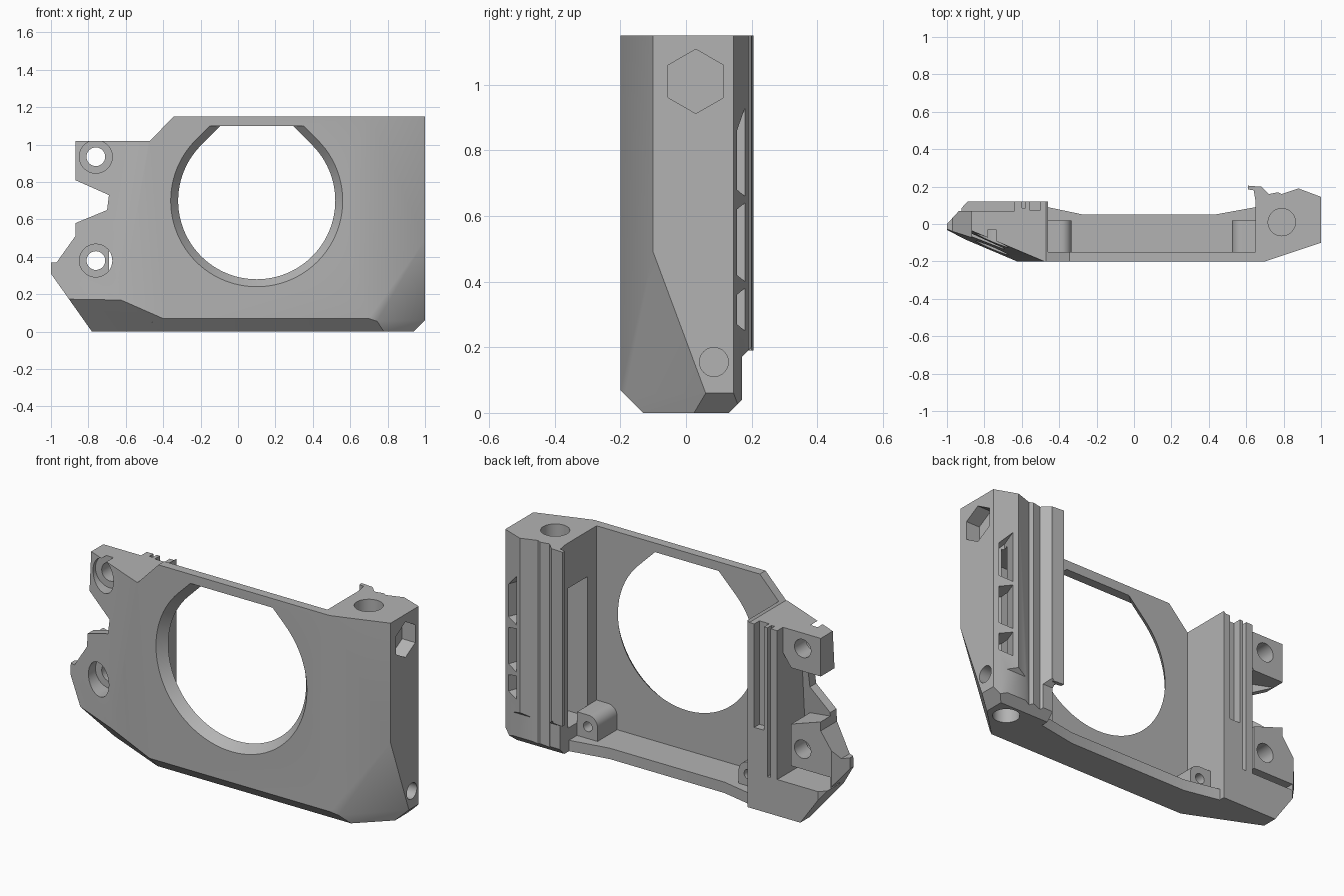
import bpy, bmesh, math
from math import cos, sin, pi
from mathutils import Vector, Matrix

cube = bpy.data.objects.get("Cube")
if cube:
    bpy.data.objects.remove(cube, do_unlink=True)

grey = bpy.data.materials.new("plain grey")
grey.use_nodes = True
grey.diffuse_color = (0.45, 0.45, 0.45, 1)
grey.node_tree.nodes["Principled BSDF"].inputs["Base Color"].default_value = (0.45, 0.45, 0.45, 1)


def loft(name, rings):
    """Closed solid through matching rings of points."""
    bm = bmesh.new()
    loops = [[bm.verts.new(p) for p in r] for r in rings]
    n = len(loops[0])
    for a, b in zip(loops, loops[1:]):
        for i in range(n):
            j = (i + 1) % n
            bm.faces.new((a[i], a[j], b[j], b[i]))
    bm.faces.new(loops[0])
    bm.faces.new(loops[-1])
    bmesh.ops.recalc_face_normals(bm, faces=bm.faces)
    me = bpy.data.meshes.new(name)
    bm.to_mesh(me)
    bm.free()
    me.materials.append(grey)
    ob = bpy.data.objects.new(name, me)
    bpy.context.collection.objects.link(ob)
    return ob


def prism(name, pts, axis, lo, hi):
    """Extrude a 2D outline along one axis."""
    put = {"x": lambda p, d: (d, p[0], p[1]),
           "y": lambda p, d: (p[0], d, p[1]),
           "z": lambda p, d: (p[0], p[1], d)}[axis]
    return loft(name, [[put(p, d) for p in pts] for d in (lo, hi)])


def box(name, x0, x1, y0, y1, z0, z1):
    return prism(name, [(x0, y0), (x1, y0), (x1, y1), (x0, y1)], "z", z0, z1)


def ring(cx, cy, r, n=40, turn=0):
    return [(cx + r * cos(2 * pi * i / n + turn), cy + r * sin(2 * pi * i / n + turn)) for i in range(n)]


def combine(ob, other, op="DIFFERENCE"):
    mod = ob.modifiers.new("cut", "BOOLEAN")
    mod.operation, mod.object, mod.solver = op, other, "EXACT"
    bpy.context.view_layer.objects.active = ob
    bpy.ops.object.modifier_apply(modifier=mod.name)
    bpy.data.objects.remove(other, do_unlink=True)


def slice_off(ob, point, normal):
    """Remove everything on the side the normal points to and cap it."""
    bm = bmesh.new()
    bm.from_mesh(ob.data)
    cut = bmesh.ops.bisect_plane(bm, geom=bm.verts[:] + bm.edges[:] + bm.faces[:], dist=1e-5,
                                 plane_co=point, plane_no=normal, clear_outer=True)
    edges = [e for e in cut["geom_cut"] if isinstance(e, bmesh.types.BMEdge)]
    bmesh.ops.contextual_create(bm, geom=edges) if len(edges) > 2 else None
    bmesh.ops.holes_fill(bm, edges=bm.edges[:])
    bmesh.ops.recalc_face_normals(bm, faces=bm.faces)
    bm.to_mesh(ob.data)
    bm.free()


def plane(a, b, c, outward):
    a, b, c = Vector(a), Vector(b), Vector(c)
    n = (b - a).cross(c - a).normalized()
    return a, n if n.dot(Vector(outward)) > 0 else -n


# Outer housing: plan outline trimmed by the sloping faces
plan = [(-1, -0.2), (1, -0.2), (1, 0.145), (0.88, 0.19), (0.79, 0.16), (0.77, 0.17), (0.72, 0.16),
        (0.68, 0.2), (0.65, 0.2), (0.65, 0.09), (0.43, 0.05), (-0.27, 0.05), (-0.46, 0.09),
        (-0.46, 0.12), (-1, 0.12)]
housing = prism("housing", plan, "z", 0, 1.15)
left_slope = plane((-0.48, -0.2, 1.02), (-0.62, -0.2, 0.2), (-1, -0.03, 0.33), (-1, -1, 0))
trims = [
    left_slope,
    plane((0.7, -0.2, 0), (0.7, -0.2, 1), (1, -0.1, 0), (0, -1, 0)),
    plane((1, -0.1, 0.49), (1, 0.06, 0.06), (0.78, -0.13, 0), (1, -1, 0)),
    plane((0, -0.2, 0.07), (1, -0.2, 0.07), (0, -0.13, 0), (0, -1, -1)),
    plane((-0.4, -0.2, 0.07), (-0.65, -0.19, 0.17), (-0.4, -0.13, 0), (0, -1, -1)),
    plane((0, 0.13, 0), (1, 0.13, 0), (0, 0.17, 0.04), (0, 1, -1)),
    plane((-1, 0, 0), (-1, 0, 1), (-0.89, 0.12, 0), (-1, 1, 0)),
]
for point, normal in trims:
    slice_off(housing, point, normal)

# Front silhouette with the notched end
silhouette = [(-0.87, 1.02), (-0.47, 1.02), (-0.345, 1.15), (-0.345, 1.3), (1.1, 1.3), (1.1, 0.16),
              (0.94, 0), (0.9, -0.1), (-0.71, -0.1), (-1, 0.31), (-1, 0.37), (-0.97, 0.37), (-0.87, 0.51),
              (-0.87, 0.58), (-0.7, 0.65), (-0.69, 0.73), (-0.87, 0.81)]
combine(housing, prism("silhouette", silhouette, "y", -0.5, 0.5), "INTERSECT")

# Open bay behind the front plate, and the step at the foot of the block
combine(housing, box("bay", -0.46, 0.65, -0.15, 0.5, 0.06, 2))
combine(housing, prism("step", [(0.17, -0.1), (0.5, -0.1), (0.5, 0.5), (0.17, 0.17)], "x", 0.5, 1.2))


# Large tapered round opening with a flattened peak
def opening(r, y):
    arc = [(0.1 + r * cos(a), 0.7 + r * sin(a)) for a in (math.radians(135 + 270 * i / 72) for i in range(73))]
    flat = 2 ** 0.5 * r - 0.4
    return [(x, y, z) for x, z in arc + [(0.1 + flat, 1.1), (0.1 - flat, 1.1)]]


combine(housing, loft("opening", [opening(0.468, -0.21), opening(0.46, -0.2), opening(0.42, -0.15), opening(0.42, -0.1)]))

# Pockets behind the lug end
combine(housing, box("lug_back", -1.2, -0.64, 0.07, 0.5, 0.2, 2))
pocket = prism("lug_pocket", [(-0.64, 0.2), (-0.64, 0.88), (-0.69, 0.81), (-1.1, 0.81), (-1.1, 0.6), (-0.87, 0.56),
                              (-0.69, 0.5), (-0.69, 0.27), (-0.93, 0.27), (-0.93, 0.2)], "y", -0.5, 0.5)
slice_off(pocket, left_slope[0] - left_slope[1] * 0.05, left_slope[1])
combine(housing, pocket)

# Counterbored screw holes
for z in (0.935, 0.38):
    combine(housing, prism("screw_hole", ring(-0.76, z, 0.05), "y", -0.5, 0.5))
    combine(housing, prism("counterbore", ring(-0.76, z, 0.088), "y", -0.5, -0.03))

# Grooves down the back of the slim column
combine(housing, box("wide_groove", -0.56, -0.5, 0.075, 0.5, 0.45, 2))
combine(housing, box("thin_groove", -0.6, -0.58, 0.085, 0.5, 0.2, 2))

# Hollow inside the thick block, and its three slots
combine(housing, box("block_hollow", 0.6, 0.88, -0.07, 0.1, 0.13, 0.9))
for z0, z1, drop in ((0.25, 0.38, 0.02), (0.4, 0.64, 0.02), (0.66, 0.93, 0.07)):
    slot = prism("slot", [(-0.035, z0), (0.035, z0 + 0.02), (0.035, z1 - drop), (-0.035, z1)], "y", -0.12, 0.1)
    slot.data.transform(Matrix.Translation((0.94, 0.168, 0)) @ Matrix.Rotation(math.atan2(-0.045, 0.12), 4, "Z"))
    combine(housing, slot)

# Round and hexagonal sockets of the block
combine(housing, prism("top_socket", ring(0.79, 0.01, 0.073), "z", 1.0, 1.5))
combine(housing, prism("bottom_socket", ring(0.84, 0.05, 0.065), "z", -0.5, 0.08))
combine(housing, prism("hex_socket", ring(0.03, 1.01, 0.098, 6, pi / 6), "x", 0.92, 1.5))
combine(housing, prism("side_socket", ring(0.085, 0.155, 0.044), "x", 0.93, 1.5))

# Hooked rail on the inner back edge of the block
rail = prism("hooked_rail", [(0.61, 0.205), (0.61, 0.185), (0.64, 0.18), (0.65, 0.12), (0.66, 0.12), (0.67, 0.2)],
             "z", 0.19, 1.15)

# Rounded screw bosses at both ends of the bay floor
for name, wall, way in (("left_boss", 0.65, -1), ("right_boss", -0.46, 1)):
    arc = [(wall + way * (0.07 + 0.055 * sin(a)), 0.135 + 0.055 * cos(a)) for a in (i * pi / 16 for i in range(9))]
    boss = prism(name, [(wall, 0.05), (wall, 0.19)] + arc + [(wall + way * 0.125, 0.05)], "y", -0.155, 0.02)
    combine(boss, prism("boss_hole", ring(wall + way * 0.065, 0.125, 0.027, 24), "y", -0.1, 0.2))

for ob in bpy.context.scene.objects:
    ob.select_set(ob.type == "MESH")
bpy.ops.object.shade_smooth_by_angle(angle=math.radians(30))
